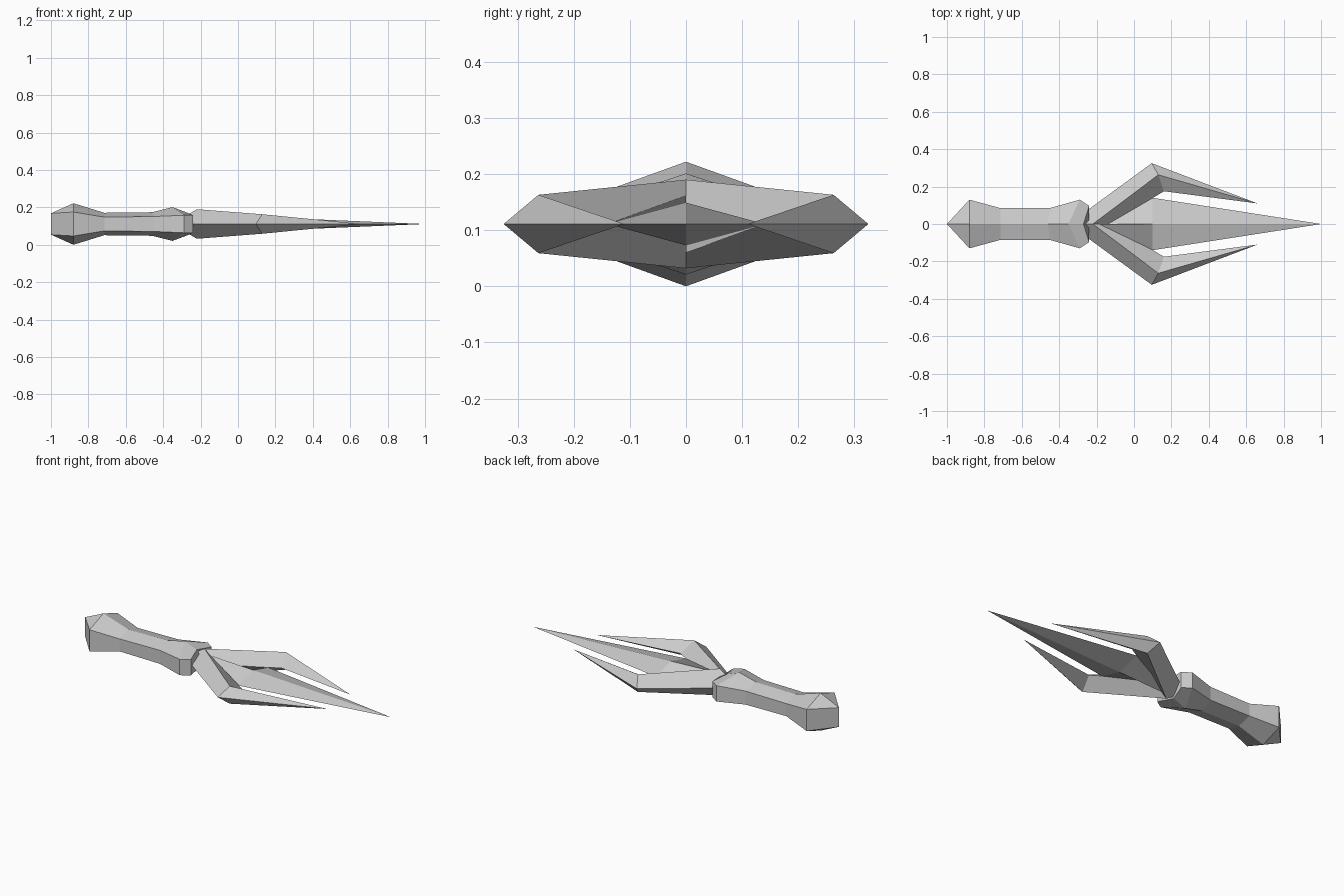
import bpy, bmesh
from mathutils import Vector

cube = bpy.data.objects.get("Cube")
if cube:
    bpy.data.objects.remove(cube, do_unlink=True)

MID = 0.111  # height of the horizontal symmetry plane

steel = bpy.data.materials.new("grey_steel")
steel.use_nodes = True
GREY = (0.6, 0.6, 0.6, 1)
steel.diffuse_color = GREY
steel.node_tree.nodes["Principled BSDF"].inputs["Base Color"].default_value = GREY


def loft(name, rings, caps=()):
    """Join rings of equal point count; points that coincide are merged."""
    bm = bmesh.new()
    loops = [[bm.verts.new(Vector(p) + Vector((0, 0, MID))) for p in r] for r in rings]
    for a, b in zip(loops, loops[1:]):
        n = len(a)
        for i in range(n):
            j = (i + 1) % n
            bm.faces.new((a[i], a[j], b[j], b[i]))
    for c in caps:
        bm.faces.new(loops[c])
    bmesh.ops.remove_doubles(bm, verts=bm.verts, dist=1e-5)
    bmesh.ops.recalc_face_normals(bm, faces=bm.faces)
    mesh = bpy.data.meshes.new(name)
    bm.to_mesh(mesh)
    bm.free()
    mesh.materials.append(steel)
    obj = bpy.data.objects.new(name, mesh)
    bpy.context.collection.objects.link(obj)
    return obj


def grip_ring(x_side, width, side, x_ridge, ridge):
    """Six-sided section: upright side walls, ridges above and below."""
    return [(x_ridge, 0, ridge), (x_side, width, side), (x_side, width, -side),
            (x_ridge, 0, -ridge), (x_side, -width, -side), (x_side, -width, side)]


def diamond(outer, ridge, inner):
    """Four-sided section: outer edge, upper ridge, inner edge, lower ridge."""
    x, y, z = ridge
    return [(*outer, 0), (x, y, z), (*inner, 0), (x, y, -z)]


# Handle with pommel and chevron guard
loft("handle", [
    grip_ring(-1.0, 0, 0.057, -1.0, 0.057),
    grip_ring(-0.88, 0.13, 0.064, -0.88, 0.111),
    grip_ring(-0.715, 0.085, 0.037, -0.715, 0.06),
    grip_ring(-0.45, 0.085, 0.04, -0.46, 0.063),
    grip_ring(-0.29, 0.13, 0.047, -0.35, 0.09),
    grip_ring(-0.24, 0.097, 0.047, -0.27, 0.06),
], caps=(-1,))

# Two bent side prongs, mirrored across the centre line
prongs = loft("side_prongs", [
    diamond((-0.35, 0), (-0.22, 0, 0.079), (-0.13, 0)),
    diamond((0.095, 0.325), (0.13, 0.263, 0.052), (0.16, 0.175)),
    diamond((0.66, 0.11), (0.66, 0.11, 0), (0.66, 0.11)),
])
mirror = prongs.modifiers.new("Mirror", "MIRROR")
mirror.use_axis = (False, True, False)

# Long central blade
loft("centre_blade", [
    diamond((-0.2, 0), (-0.2, 0, 0.051), (-0.2, 0)),
    diamond((0.1, 0.14), (0.1, 0, 0.038), (0.1, -0.14)),
    diamond((1.0, 0), (1.0, 0, 0), (1.0, 0)),
])
